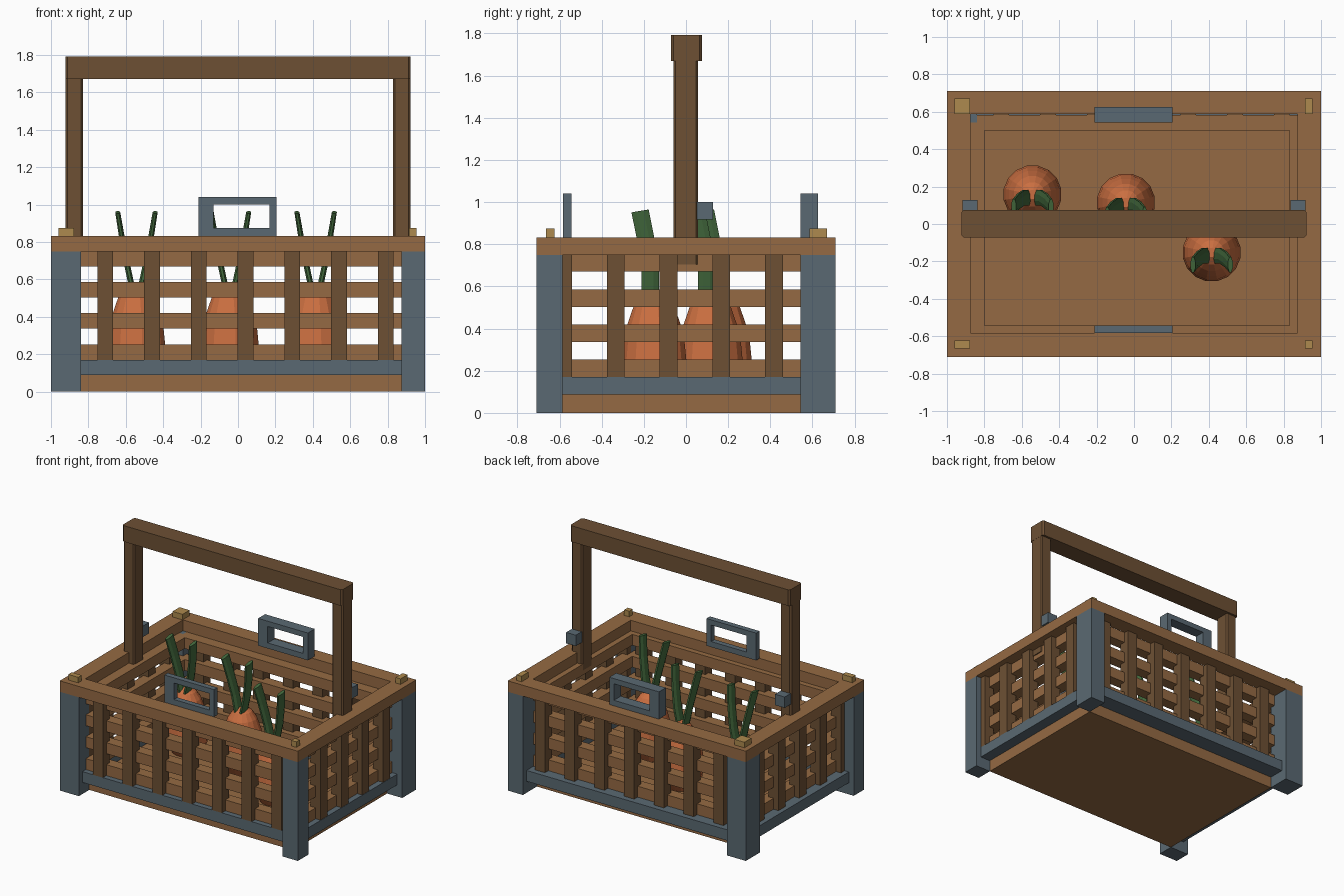
import bpy, bmesh, math

if "Cube" in bpy.data.objects:
    bpy.data.objects.remove(bpy.data.objects["Cube"])


def paint(name, r, g, b):
    m = bpy.data.materials.new(name)
    lin = [((c / 255 + 0.055) / 1.055) ** 2.4 for c in (r, g, b)]
    m.diffuse_color = (*lin, 1)
    m.use_nodes = True
    m.node_tree.nodes["Principled BSDF"].inputs["Base Color"].default_value = m.diffuse_color
    return m


WOOD = paint("warm_wood", 149, 106, 67)
DARK = paint("dark_wood", 109, 80, 52)
STEEL = paint("blue_steel", 90, 105, 114)
BRASS = paint("brass", 174, 138, 78)
ORANGE = paint("carrot_orange", 203, 111, 65)
GREEN = paint("leaf_green", 68, 107, 62)


def finish(name, bm, mat):
    bmesh.ops.recalc_face_normals(bm, faces=bm.faces)
    me = bpy.data.meshes.new(name)
    bm.to_mesh(me)
    bm.free()
    me.materials.append(mat)
    ob = bpy.data.objects.new(name, me)
    bpy.context.collection.objects.link(ob)
    return ob


def box(name, mat, x, y, z, chamfer=0):
    """Box from ranges; chamfer trims the upright edges only."""
    bm = bmesh.new()
    bmesh.ops.create_cube(bm, size=1)
    for v in bm.verts:
        v.co = [(a + b) / 2 + c * (b - a) for (a, b), c in zip((x, y, z), v.co)]
    if chamfer:
        upright = [e for e in bm.edges if abs(e.verts[0].co.z - e.verts[1].co.z) > 1e-4]
        bmesh.ops.bevel(bm, geom=upright, offset=chamfer, segments=1, affect="EDGES")
    return finish(name, bm, mat)


def skin(bm, rings, closed=False):
    """Join successive rings of points with quads."""
    rings = [[bm.verts.new(p) for p in r] for r in rings]
    n = len(rings[0])
    pairs = list(zip(rings, rings[1:])) + ([(rings[-1], rings[0])] if closed else [])
    for a, b in pairs:
        for i in range(n):
            j = (i + 1) % n
            bm.faces.new((a[i], a[j], b[j], b[i]))
    if not closed:
        bm.faces.new(rings[0])
        bm.faces.new(rings[-1])


def frame(name, mat, outer, inner, lo, hi, upright=False):
    """Rectangular ring, flat or standing; rectangles are (u0, u1, v0, v1)."""
    def ring(r, w):
        pts = [(r[0], r[2]), (r[1], r[2]), (r[1], r[3]), (r[0], r[3])]
        return [(u, w, v) if upright else (u, v, w) for u, v in pts]
    bm = bmesh.new()
    skin(bm, [ring(outer, lo), ring(outer, hi), ring(inner, hi), ring(inner, lo)], True)
    return finish(name, bm, mat)


# Inner faces of the corner posts
X0, X1, Y0, Y1 = -0.84, 0.873, -0.585, 0.542
XS = {"left": (-1, X0), "right": (X1, 1)}
YS = {"front": (-0.71, Y0), "back": (Y1, 0.71)}

# Corner posts and brass studs
for xn, xr in XS.items():
    for yn, yr in YS.items():
        box(f"corner_post_{yn}_{xn}", STEEL, xr, yr, (0, 0.75))
        sx = (-0.96, -0.877) if xn == "left" else (0.913, 0.955)
        sy = (-0.665, -0.623) if yn == "front" else (0.587, 0.67)
        box(f"stud_{yn}_{xn}", BRASS, sx, sy, (0.833, 0.875))

# Floor and top rim
box("floor", WOOD, (X0, X1), (Y0, Y1), (0, 0.088))
frame("top_rim", WOOD, (-1, 1, -0.71, 0.71), (-0.875, 0.873, -0.583, 0.588), 0.75, 0.833)

# Walls: steel sill, upright slats, and rails half sunk into the slats
SILL_Y = {"front": (-0.667, Y0), "back": (Y1, 0.667)}
SILL_X = {"left": (-0.958, X0), "right": (X1, 0.958)}
SLAT_Y = {"front": (Y0 - 0.083, Y0), "back": (Y1, Y1 + 0.083)}
SLAT_X = {"left": (X0 - 0.083, X0), "right": (X1, X1 + 0.083)}
RAIL_Y = {"front": (Y0 - 0.041, Y0 + 0.043), "back": (Y1 - 0.042, Y1 + 0.042)}
RAIL_X = {"left": (X0 - 0.042, X0 + 0.042), "right": (X1 - 0.042, X1 + 0.042)}
RAIL_Z = [(0.17 + k * 0.1665, 0.253 + k * 0.1665) for k in range(4)]
for side in ("front", "back"):
    box(f"sill_{side}", STEEL, (X0, X1), SILL_Y[side], (0.088, 0.17))
    for k in range(7):
        c = -0.71 + 0.25 * k
        box(f"slat_{side}_{k}", DARK, (c - 0.042, c + 0.042), SLAT_Y[side], (0.17, 0.75))
    for k, z in enumerate(RAIL_Z):
        box(f"rail_{side}_{k}", WOOD, (X0, X1), RAIL_Y[side], z)
for side in ("left", "right"):
    box(f"sill_{side}", STEEL, SILL_X[side], (Y0, Y1), (0.088, 0.17))
    for k in range(5):
        c = -0.583 + 0.25 * k
        box(f"slat_{side}_{k}", DARK, SLAT_X[side], (max(c - 0.042, Y0), c + 0.042), (0.17, 0.75))
    for k, z in enumerate(RAIL_Z):
        box(f"rail_{side}_{k}", WOOD, RAIL_X[side], (Y0, Y1), z)

# Tall carrying handle with side brackets
for side, s in (("left", -1), ("right", 1)):
    box(f"handle_post_{side}", DARK, sorted((s * 0.83, s * 0.922)), (-0.06, 0.058), (0.705, 1.67), 0.01)
    box(f"handle_bracket_{side}", STEEL, sorted((s * 0.837, s * 0.918)), (0.05, 0.127), (0.917, 1.0))
box("handle_bar", DARK, (-0.923, 0.923), (-0.072, 0.075), (1.67, 1.792), 0.012)

# Steel hand grips
for side, y in (("front", (-0.583, -0.542)), ("back", (0.542, 0.625))):
    frame(f"grip_{side}", STEEL, (-0.21, 0.207, 0.833, 1.04), (-0.13, 0.168, 0.875, 1.0), *y, upright=True)

# Carrots with paired leaves
PROFILE = [(0.1, 0.09), (0.142, 0.16), (0.156, 0.25), (0.147, 0.34), (0.128, 0.42),
           (0.1, 0.5), (0.066, 0.55), (0.025, 0.578)]


def circle(cx, cy, z, rx, ry, n, lean=0):
    pts = []
    for i in range(n):
        a = 2 * math.pi * (i + 0.5) / n
        c, s = math.cos(a) / math.cos(math.pi / n), math.sin(a) / math.cos(math.pi / n)
        pts.append((cx + rx * c, cy + ry * s, z + lean * s))
    return pts


for k, (cx, cy) in enumerate([(-0.543, 0.158), (-0.043, 0.115), (0.415, -0.152)]):
    bm = bmesh.new()
    skin(bm, [circle(cx, cy, z, r * 0.985, r * 0.985, 16) for r, z in PROFILE])
    finish(f"carrot_{k}", bm, ORANGE)
    for side, s in (("left", -1), ("right", 1)):
        bm = bmesh.new()
        skin(bm, [circle(cx + s * dx, cy + dy, z, rx, 0.041, 8, lean) for dx, dy, z, rx, lean in
                  [(0.018, -0.018, 0.53, 0.016, 0), (0.048, -0.018, 0.67, 0.016, 0),
                   (0.077, -0.038, 0.82, 0.015, 0.004), (0.1, -0.066, 0.958, 0.013, 0.007)]])
        finish(f"leaf_{k}_{side}", bm, GREEN)
